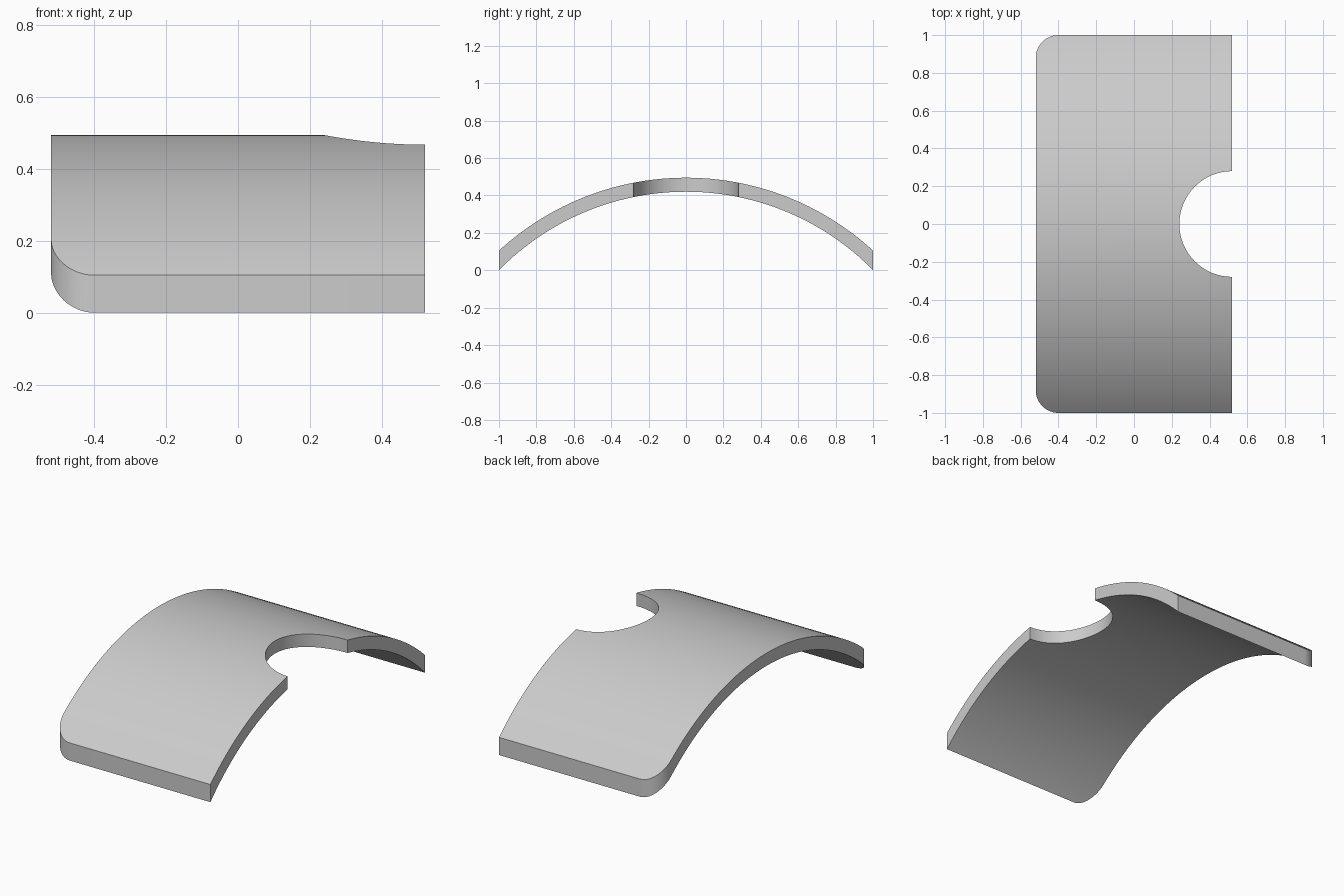
import bpy, bmesh
from math import sin, cos, sqrt, radians, pi

cube = bpy.data.objects.get("Cube")
if cube:
    bpy.data.objects.remove(cube, do_unlink=True)

HALF_X = 0.52            # half width of the plate
CORNER = 0.12            # radius of the two rounded corners
NOTCH = 0.28             # radius of the half-round notch
OUTER, INNER = 1.477, 1.402
AXIS_Z = -0.982          # height of the axis shared by both arcs


def arc_z(radius, y):
    return max(0.0, AXIS_Z + sqrt(radius * radius - y * y))


def left_x(y):
    d = max(0.0, abs(y) - (1 - CORNER))
    return -HALF_X + CORNER - sqrt(max(0.0, CORNER ** 2 - d * d))


def right_x(y):
    return HALF_X - sqrt(max(0.0, NOTCH ** 2 - y * y))


# Row positions: even along the notch, the arch and the corner rounding
STEPS = 16
half = {round(NOTCH * sin(i / STEPS * pi / 2), 5) for i in range(STEPS + 1)}
half |= {round(NOTCH + (1 - CORNER - NOTCH) * i / STEPS, 5) for i in range(STEPS + 1)}
half |= {round(1 - CORNER + CORNER * sin(i / STEPS * pi / 2), 5) for i in range(STEPS + 1)}
rows = sorted(half | {-y for y in half})

# Arched plate, one ring of four corners per row
bm = bmesh.new()
rings = []
for y in rows:
    xl, xr = left_x(y), right_x(y)
    top, low = arc_z(OUTER, y), arc_z(INNER, y)
    rings.append([bm.verts.new(p) for p in
                  ((xl, y, low), (xr, y, low), (xr, y, top), (xl, y, top))])
for a, b in zip(rings, rings[1:]):
    for i in range(4):
        j = (i + 1) % 4
        bm.faces.new((a[i], a[j], b[j], b[i]))
bm.faces.new(rings[0])
bm.faces.new(rings[-1])
bmesh.ops.recalc_face_normals(bm, faces=bm.faces)

mesh = bpy.data.meshes.new("arched_plate")
bm.to_mesh(mesh)
bm.free()
plate = bpy.data.objects.new("arched_plate", mesh)
bpy.context.collection.objects.link(plate)

# Plain grey finish
grey = bpy.data.materials.new("light_grey")
grey.use_nodes = True
colour = (0.6, 0.6, 0.6, 1)
grey.diffuse_color = colour
grey.node_tree.nodes["Principled BSDF"].inputs["Base Color"].default_value = colour
mesh.materials.append(grey)

# Smooth arcs, crisp rims
bpy.ops.object.select_all(action='DESELECT')
plate.select_set(True)
bpy.context.view_layer.objects.active = plate
bpy.ops.object.shade_smooth_by_angle(angle=radians(30))
